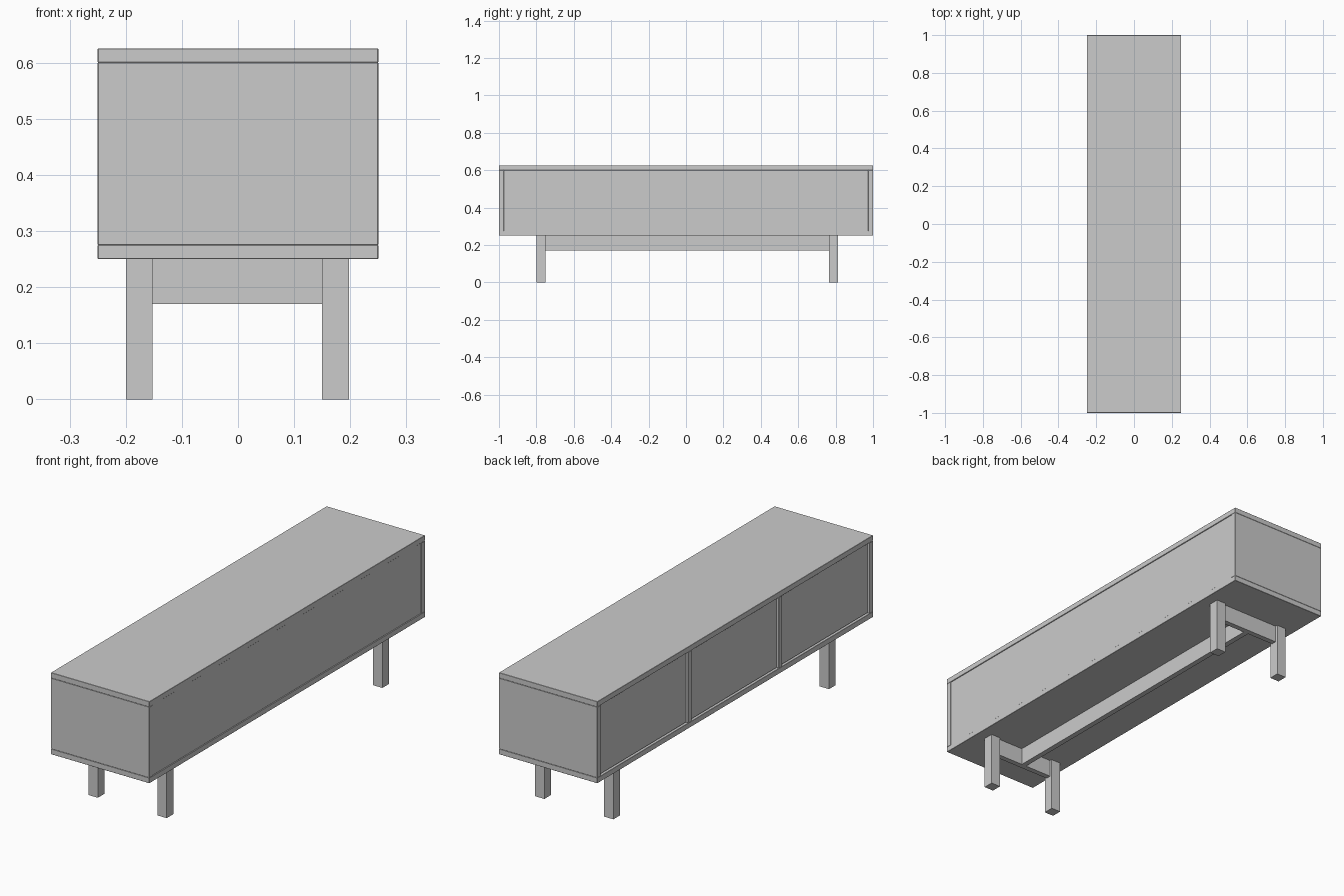
import bpy
import bmesh
from mathutils import Vector

if "Cube" in bpy.data.objects:
    bpy.data.objects.remove(bpy.data.objects["Cube"])


def box(name, x, y, z, bevel=0.001):
    """Box from (min, max) ranges, with a fine chamfer on its edges."""
    lo, hi = Vector((x[0], y[0], z[0])), Vector((x[1], y[1], z[1]))
    bm = bmesh.new()
    bmesh.ops.create_cube(bm, size=1)
    bmesh.ops.scale(bm, vec=hi - lo, verts=bm.verts)
    bmesh.ops.translate(bm, vec=(lo + hi) / 2, verts=bm.verts)
    mesh = bpy.data.meshes.new(name)
    bm.to_mesh(mesh)
    bm.free()
    ob = bpy.data.objects.new(name, mesh)
    bpy.context.collection.objects.link(ob)
    if bevel:
        mod = ob.modifiers.new("edge_chamfer", 'BEVEL')
        mod.width = bevel
        mod.segments = 1
    return ob


T = 0.025                    # board thickness
W = 0.25                     # half depth of the cabinet
Z0, Z1 = 0.275, 0.60         # inside height of the cabinet
BAY = (2 - 4 * T) / 3        # clear width of one compartment

# Top and bottom boards
box("bottom_board", (-W, W), (-1, 1), (Z0 - T, Z0))
box("top_board", (-W, W), (-1, 1), (Z1, Z1 + T))

# End panels and dividers, with one inset door in each bay
names = ["end_panel_a", "divider_a", "divider_b", "end_panel_b"]
for i, name in enumerate(names):
    y = -1 + i * (BAY + T)
    back = W if name.startswith("end") else W - 0.03
    box(name, (-W, back), (y, y + T), (Z0, Z1))
    if i < 3:
        g = 0.003
        box(f"door_{i + 1}", (-W + 0.008, -W + 0.028),
            (y + T + g, y + T + BAY - g), (Z0 + g, Z1 - g))

# Long panel closing the opposite side
box("long_panel", (W - 0.025, W - 0.003), (-1 + T, 1 - T), (Z0, Z1))

# Base: four square legs, two cross rails and a central long rail
LEG_X = {"left": (-0.20, -0.152), "right": (0.15, 0.198)}
LEG_Y = {"front": (-0.80, -0.752), "back": (0.765, 0.813)}
for end, ly in LEG_Y.items():
    for side, lx in LEG_X.items():
        box(f"{end}_{side}_leg", lx, ly, (0, 0.25), 0)
    mid = sum(ly) / 2
    box(f"{end}_cross_rail", (-0.152, 0.15), (mid - T / 2, mid + T / 2), (0.17, 0.25), 0)
box("central_rail", (-T / 2, T / 2), (-0.764, 0.777), (0.17, 0.25), 0)
